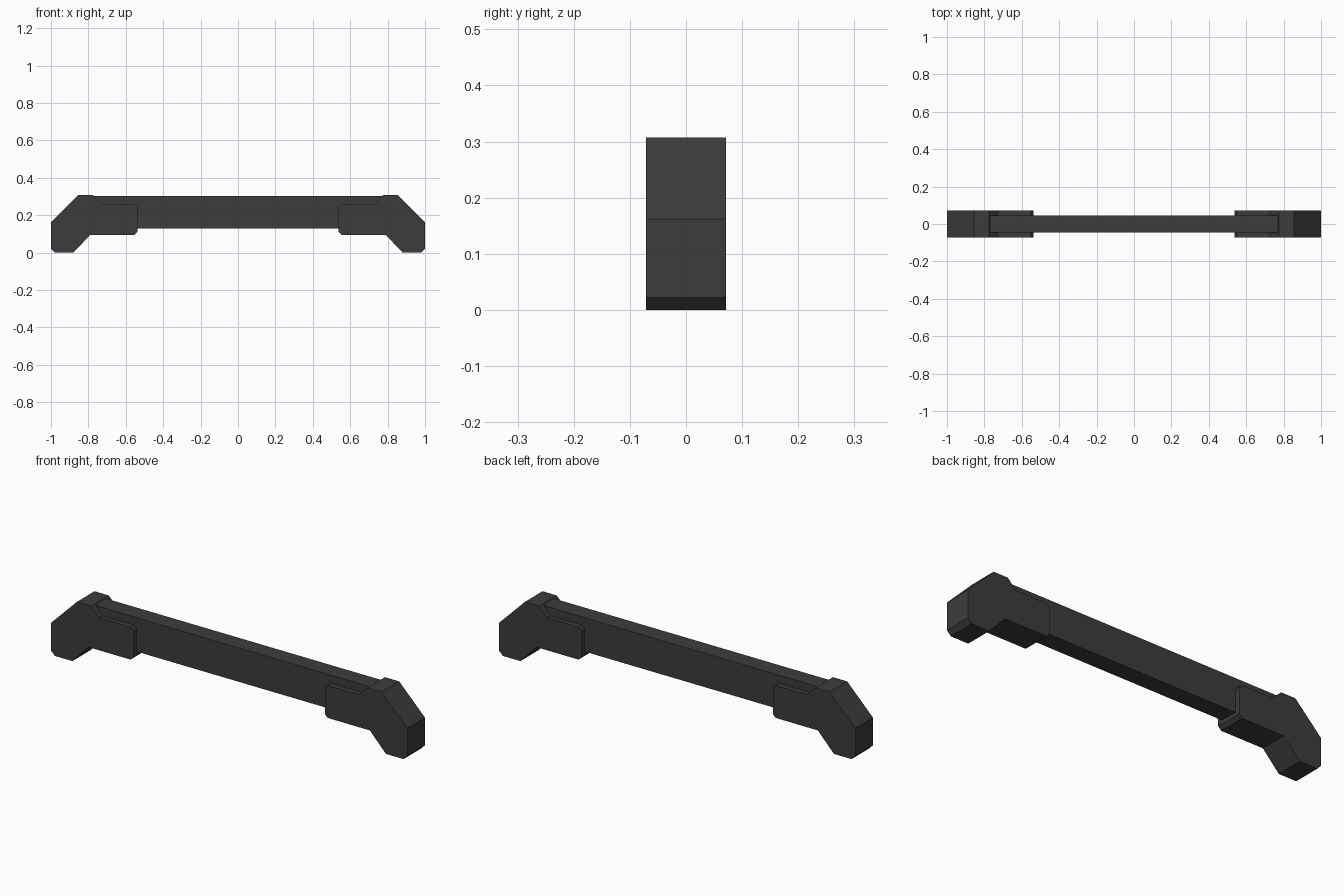
import bpy
import bmesh

cube = bpy.data.objects.get("Cube")
if cube:
    bpy.data.objects.remove(cube, do_unlink=True)

# Dark charcoal finish
charcoal = bpy.data.materials.new("charcoal")
charcoal.use_nodes = True
colour = (0.045, 0.045, 0.045, 1)
charcoal.diffuse_color = colour
bsdf = charcoal.node_tree.nodes["Principled BSDF"]
bsdf.inputs["Base Color"].default_value = colour
bsdf.inputs["Roughness"].default_value = 0.7


def extrude_profile(name, profile, half_depth):
    """Extrude an x-z outline symmetrically along y."""
    bm = bmesh.new()
    face = bm.faces.new([bm.verts.new((x, -half_depth, z)) for x, z in profile])
    result = bmesh.ops.extrude_face_region(bm, geom=[face])
    verts = [v for v in result["geom"] if isinstance(v, bmesh.types.BMVert)]
    bmesh.ops.translate(bm, verts=verts, vec=(0, 2 * half_depth, 0))
    bmesh.ops.recalc_face_normals(bm, faces=bm.faces)
    mesh = bpy.data.meshes.new(name)
    bm.to_mesh(mesh)
    bm.free()
    mesh.materials.append(charcoal)
    obj = bpy.data.objects.new(name, mesh)
    bpy.context.collection.objects.link(obj)
    return obj


# Straight grip bar, its ends buried in the brackets
extrude_profile("grip_bar", [(-0.79, 0.13), (0.79, 0.13), (0.79, 0.302), (-0.79, 0.302)], 0.045)

# Angled end brackets: foot, sloped shoulder and sleeve around the bar
bracket = [
    (0.979, 0), (1, 0.022), (1, 0.162), (0.855, 0.307), (0.775, 0.307), (0.728, 0.26),
    (0.552, 0.26), (0.537, 0.245), (0.537, 0.112), (0.554, 0.095), (0.79, 0.095), (0.88, 0),
]
for side, sign in (("left", 1), ("right", -1)):
    extrude_profile(side + "_bracket", [(sign * x, z) for x, z in bracket], 0.071)
